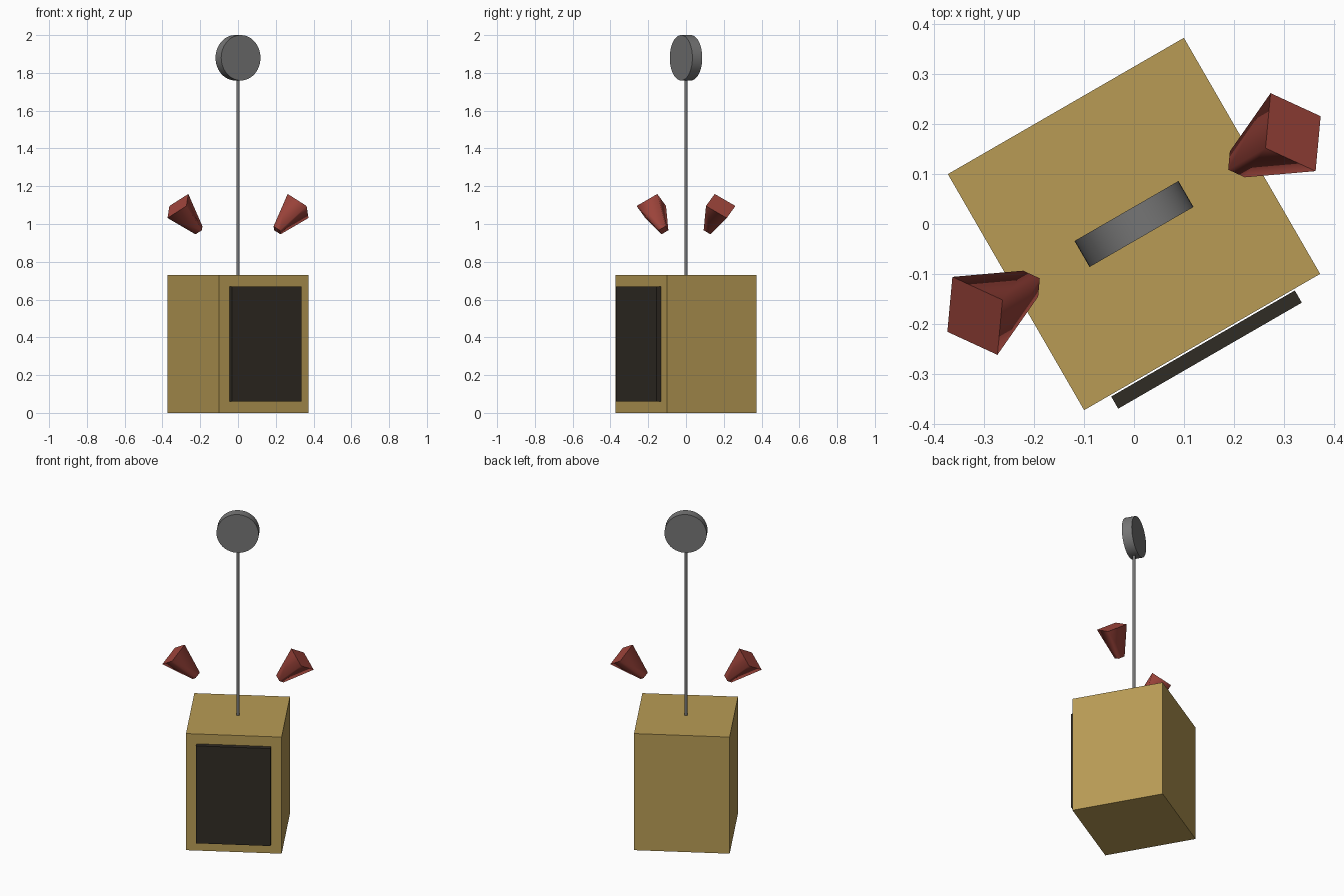
import bpy, bmesh
from math import radians, pi
from mathutils import Matrix, Vector

if "Cube" in bpy.data.objects:
    bpy.data.objects.remove(bpy.data.objects["Cube"])

TURN = Matrix.Rotation(radians(30), 4, 'Z')   # whole model is turned about z


def material(name, color):
    mat = bpy.data.materials.new(name)
    mat.diffuse_color = (*color, 1)
    mat.use_nodes = True
    mat.node_tree.nodes["Principled BSDF"].inputs["Base Color"].default_value = mat.diffuse_color
    return mat


def finish(name, bm, local, mat=None):
    mesh = bpy.data.meshes.new(name)
    bm.to_mesh(mesh)
    bm.free()
    obj = bpy.data.objects.new(name, mesh)
    obj.matrix_world = TURN @ local
    bpy.context.collection.objects.link(obj)
    if mat:
        mesh.materials.append(mat)
    return obj


def box(name, size, center, mat):
    bm = bmesh.new()
    bmesh.ops.create_cube(bm, size=1)
    bmesh.ops.scale(bm, vec=size, verts=bm.verts)
    return finish(name, bm, Matrix.Translation(center), mat)


def cone(name, sides, r1, r2, depth, local, mat=None):
    # Smooth sides with flat end caps
    bm = bmesh.new()
    bmesh.ops.create_cone(bm, cap_ends=True, segments=sides,
                          radius1=r1, radius2=r2, depth=depth)
    bm.normal_update()
    for f in bm.faces:
        f.smooth = abs(f.normal.z) < 0.9
    return finish(name, bm, local, mat)


gold = material("gold", (0.48, 0.33, 0.09))
dark = material("dark_panel", (0.03, 0.025, 0.018))
red = material("red", (0.35, 0.06, 0.045))
steel = material("steel", (0.18, 0.18, 0.18))

# Body and front panel
box("body", (0.545, 0.545, 0.73), (0, 0, 0.365), gold)
box("front_panel", (0.424, 0.028, 0.61), (0, -0.29, 0.365), dark)

# Pole with disc head
cone("pole", 16, 0.008, 0.008, 1.05, Matrix.Translation((0, 0, 1.25)), steel)
cone("disc_head", 48, 0.12, 0.12, 0.06,
     Matrix.Translation((0, 0, 1.88)) @ Matrix.Rotation(pi / 2, 4, 'X'), steel)

# Floating tapered horns, wide end outward and up
for side, name in ((1, "right_horn"), (-1, "left_horn")):
    local = (Matrix.Translation((side * 0.303, 0, 1.031))
             @ Matrix.Rotation(side * radians(45), 4, 'Y'))
    cone(name, 4, 0.03, 0.09, 0.182, local, red)
